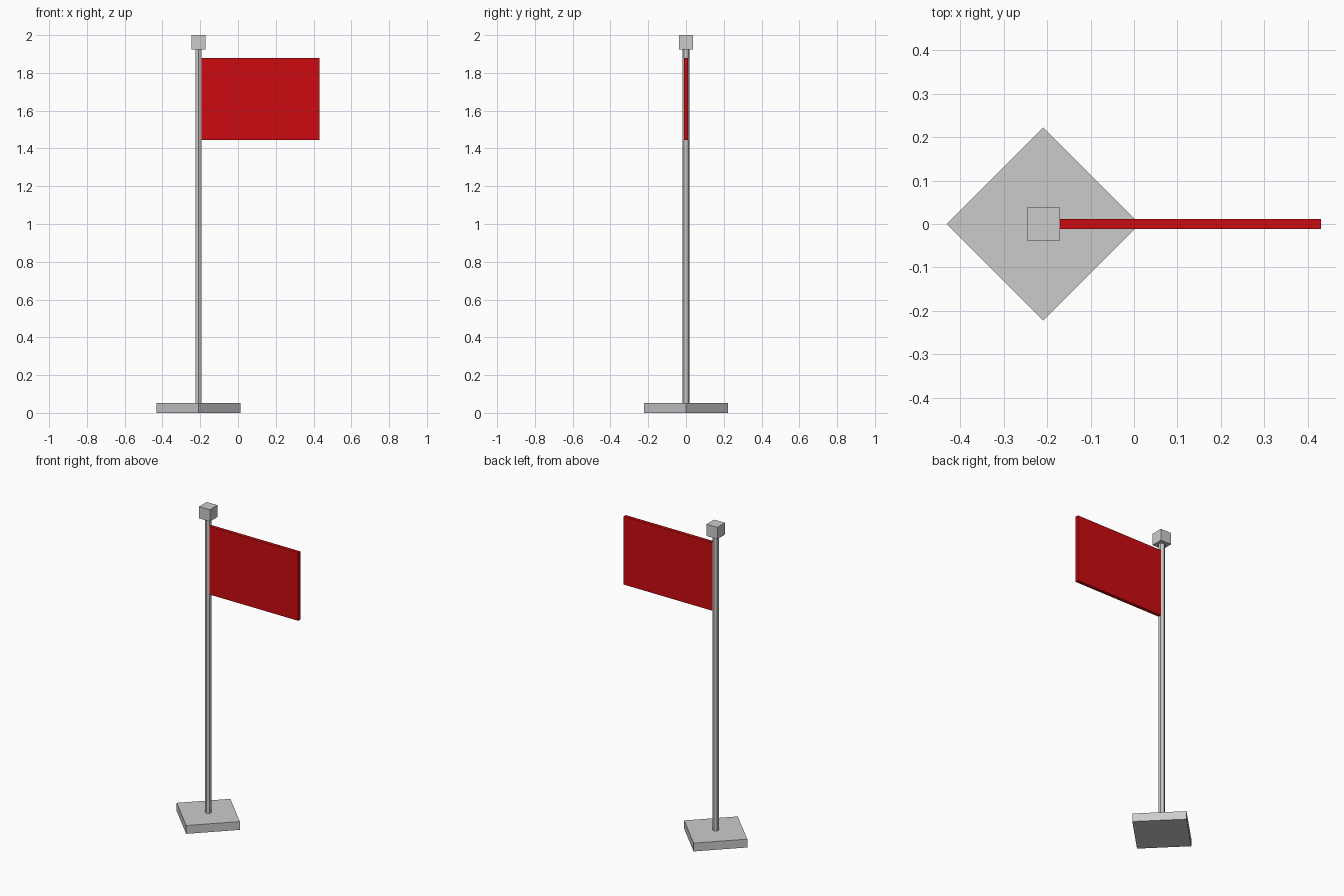
import bpy

if "Cube" in bpy.data.objects:
    bpy.data.objects.remove(bpy.data.objects["Cube"])

PX = -0.209  # pole axis


def prism(name, sides, radius, z0, z1):
    bpy.ops.mesh.primitive_cylinder_add(vertices=sides, radius=radius, depth=z1 - z0,
                                        location=(PX, 0, (z0 + z1) / 2))
    bpy.context.object.name = name
    return bpy.context.object


def box(name, x0, x1, y0, y1, z0, z1):
    bpy.ops.mesh.primitive_cube_add(size=1, location=((x0 + x1) / 2, (y0 + y1) / 2, (z0 + z1) / 2))
    ob = bpy.context.object
    ob.name = name
    ob.scale = (x1 - x0, y1 - y0, z1 - z0)
    bpy.ops.object.transform_apply(location=False, rotation=False, scale=True)
    return ob


# Diamond base, slim pole and square cap
prism("base", 4, 0.222, 0, 0.053)
prism("pole", 6, 0.019, 0.053, 1.927)
box("pole_cap", PX - 0.038, PX + 0.038, -0.038, 0.038, 1.925, 2.0)

# Red flag
flag = box("flag", PX + 0.015, 0.431, -0.011, 0.011, 1.445, 1.878)
red = bpy.data.materials.new("flag_red")
red.diffuse_color = (0.6, 0.003, 0.005, 1)
red.use_nodes = True
red.node_tree.nodes["Principled BSDF"].inputs["Base Color"].default_value = red.diffuse_color
flag.data.materials.append(red)
